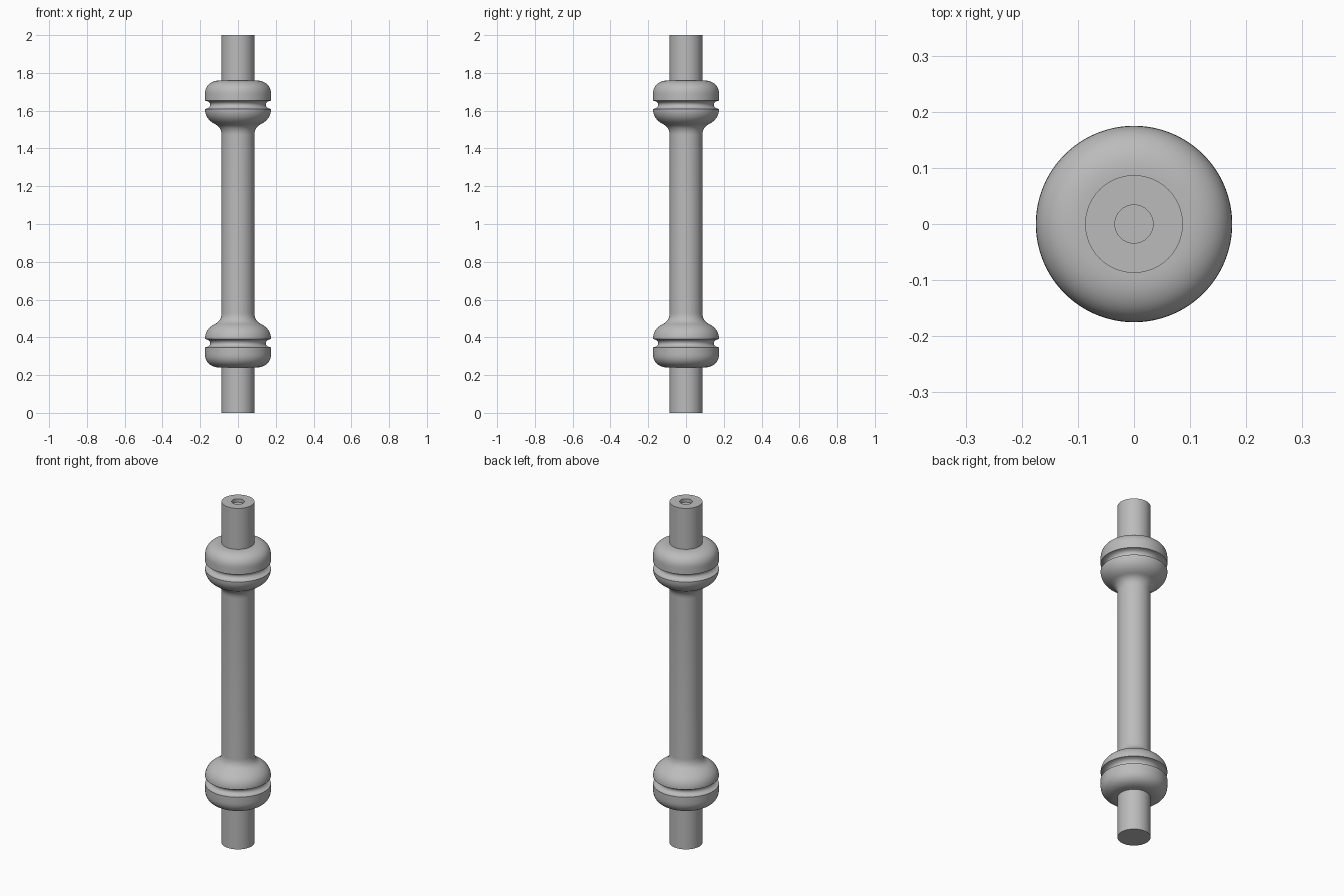
import bpy, bmesh, math
from mathutils import Vector
from mathutils.geometry import interpolate_bezier

cube = bpy.data.objects.get("Cube")
if cube:
    bpy.data.objects.remove(cube, do_unlink=True)

SEGMENTS = 96
SHAFT, BULGE, HOLE = 0.087, 0.175, 0.034
HOLE_DEPTH = 0.02

grey = bpy.data.materials.new("plain grey")
grey.use_nodes = True
colour = (0.5, 0.5, 0.5, 1)
grey.diffuse_color = colour
grey.node_tree.nodes["Principled BSDF"].inputs["Base Color"].default_value = colour


def curve(a, b, c, d, steps=12):
    """Points along a curve given as (radius, height) control points."""
    pts = [Vector((r, 0, z)) for r, z in (a, b, c, d)]
    return [(p.x, p.z) for p in interpolate_bezier(*pts, steps)]


# Upper half of the profile, from the top rim down to mid height
upper = [(SHAFT, 2), (SHAFT, 1.76)]
# rounded shoulder
upper += curve((0.095, 1.76), (0.14, 1.76), (BULGE, 1.735), (BULGE, 1.69))
# groove
upper += curve((BULGE, 1.653), (0.138, 1.65), (0.138, 1.614), (BULGE, 1.609))
# ogee running back into the shaft
upper += curve((BULGE, 1.608), (BULGE, 1.565), (0.145, 1.54), (0.118, 1.527))
upper += curve((0.118, 1.527), (0.1, 1.517), (SHAFT, 1.5), (SHAFT, 1.47))[1:]

lower = [(r, 2 - z) for r, z in reversed(upper)]
hole = [(0, 2 - HOLE_DEPTH), (HOLE, 2 - HOLE_DEPTH), (HOLE, 2)]
profile = hole + upper + lower + [(0, 0)]

# Turn the profile about the vertical axis
bm = bmesh.new()
verts = [bm.verts.new((r, 0, z)) for r, z in profile]
edges = [bm.edges.new(pair) for pair in zip(verts, verts[1:])]
bmesh.ops.spin(bm, geom=verts + edges, cent=(0, 0, 0), axis=(0, 0, 1),
               angle=math.tau, steps=SEGMENTS, use_merge=False)
bmesh.ops.remove_doubles(bm, verts=bm.verts[:], dist=0.0002)
bmesh.ops.recalc_face_normals(bm, faces=bm.faces[:])

mesh = bpy.data.meshes.new("turned_post")
bm.to_mesh(mesh)
bm.free()
mesh.materials.append(grey)
post = bpy.data.objects.new("turned_post", mesh)
bpy.context.collection.objects.link(post)

bpy.ops.object.select_all(action="DESELECT")
post.select_set(True)
bpy.context.view_layer.objects.active = post
bpy.ops.object.shade_smooth_by_angle(angle=math.radians(35))
